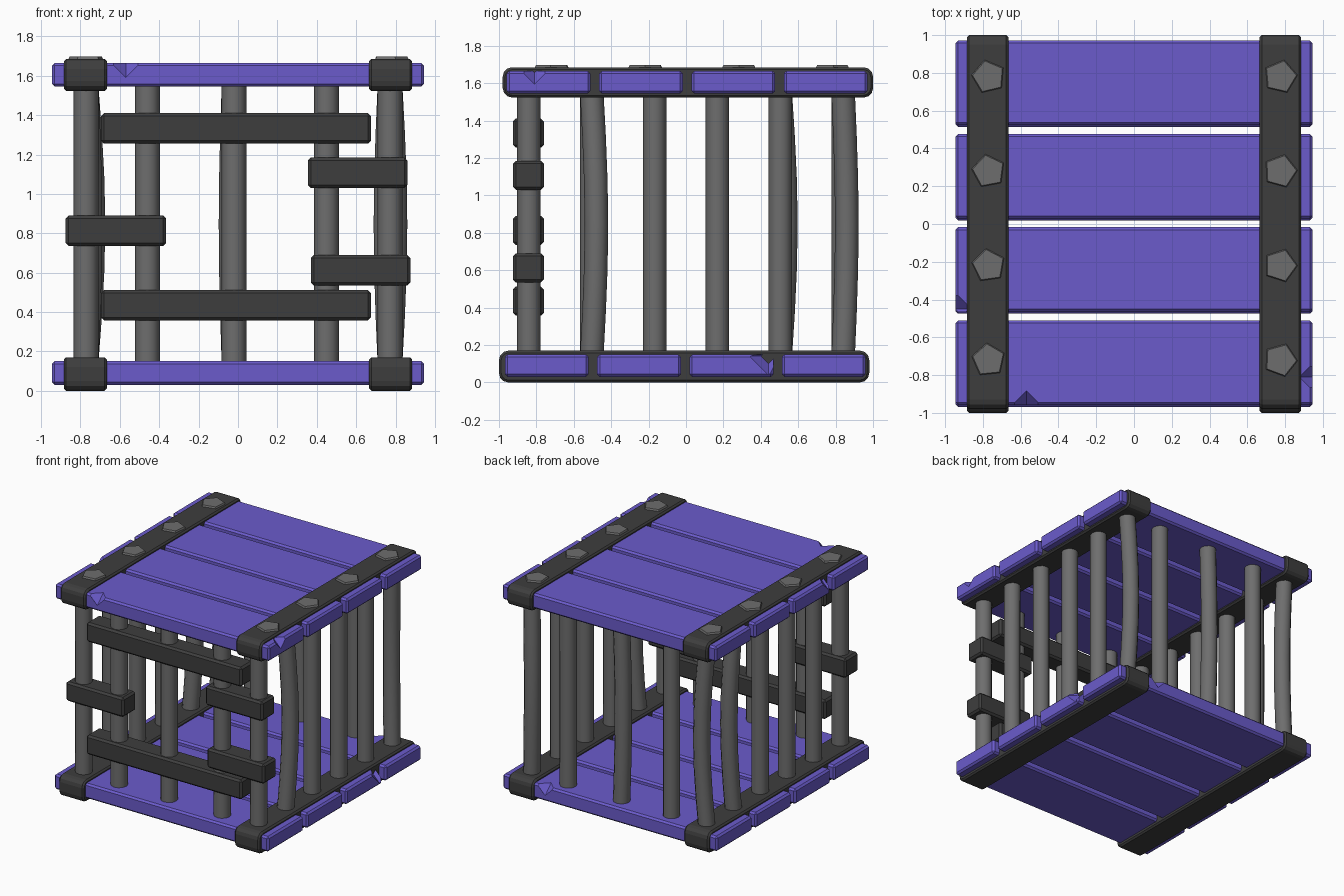
import bpy, bmesh, math
from mathutils import Matrix, Vector

if "Cube" in bpy.data.objects:
    bpy.data.objects.remove(bpy.data.objects["Cube"])


def material(name, rgb):
    m = bpy.data.materials.new(name)
    m.diffuse_color = (*rgb, 1)
    m.use_nodes = True
    m.node_tree.nodes["Principled BSDF"].inputs["Base Color"].default_value = m.diffuse_color
    return m


PURPLE = material("purple planks", (0.145, 0.105, 0.60))
DARK = material("dark iron", (0.048, 0.048, 0.048))
GREY = material("grey metal", (0.155, 0.155, 0.155))


def finish(bm, name, mat):
    bmesh.ops.recalc_face_normals(bm, faces=bm.faces[:])
    me = bpy.data.meshes.new(name)
    bm.to_mesh(me)
    bm.free()
    me.materials.append(mat)
    ob = bpy.data.objects.new(name, me)
    bpy.context.collection.objects.link(ob)
    return ob


def box(name, x, y, z, mat, bevel=0.012, round_x=0):
    """Bevelled box from (min, max) ranges; round_x rounds the edges running along x."""
    bm = bmesh.new()
    size = [r[1] - r[0] for r in (x, y, z)]
    mid = [(r[1] + r[0]) / 2 for r in (x, y, z)]
    bmesh.ops.create_cube(bm, size=1, matrix=Matrix.Translation(mid) @ Matrix.Diagonal((*size, 1)))
    if round_x:
        long_edges = [e for e in bm.edges
                      if abs(e.verts[0].co.x - e.verts[1].co.x) > 0.01]
        bmesh.ops.bevel(bm, geom=long_edges, offset=round_x, segments=3,
                        profile=0.5, affect='EDGES')
    sharp = [e for e in bm.edges if e.calc_face_angle(0) > 1.0]
    bmesh.ops.bevel(bm, geom=sharp, offset=bevel, segments=1, affect='EDGES')
    return finish(bm, name, mat)


def chip(ob, at, r):
    """Knock a V-shaped chip out of an edge with an octahedron cutter."""
    bm = bmesh.new()
    tips = [bm.verts.new(Vector(at) + r * Vector(d)) for d in
            ((1, 0, 0), (0, 1, 0), (-1, 0, 0), (0, -1, 0), (0, 0, 1), (0, 0, -1))]
    for i in range(4):
        for tip in tips[4:]:
            bm.faces.new((tips[i], tips[(i + 1) % 4], tip))
    cutter = finish(bm, "chip_cutter", PURPLE)
    cutter.hide_render = True
    mod = ob.modifiers.new("chip", 'BOOLEAN')
    mod.operation = 'DIFFERENCE'
    mod.solver = 'EXACT'
    mod.object = cutter
    bpy.context.view_layer.objects.active = ob
    bpy.ops.object.modifier_apply(modifier=mod.name)
    bpy.data.objects.remove(cutter)


def bar(name, x, y, bend=(0, 0), r=0.063, sides=12):
    """Upright round bar, bowed sideways by bend at mid height."""
    bm = bmesh.new()
    rings = []
    steps = 6 if any(bend) else 1
    for i in range(steps + 1):
        t = i / steps
        bow = math.sin(math.pi * t)
        rings.append([bm.verts.new((x + bend[0] * bow + r * math.cos(2 * math.pi * k / sides),
                                    y + bend[1] * bow + r * math.sin(2 * math.pi * k / sides),
                                    0.14 + 1.41 * t)) for k in range(sides)])
    for a, b in zip(rings, rings[1:]):
        for k in range(sides):
            j = (k + 1) % sides
            bm.faces.new((a[k], a[j], b[j], b[k])).smooth = True
    bm.faces.new(rings[0])
    bm.faces.new(rings[-1])
    return finish(bm, name, GREY)


# Floor and roof: four planks each, held by two wrapped straps
planks = {}
for part, z, dy in (("floor", 0.09, -0.005), ("roof", 1.605, 0.005)):
    for i in range(4):
        c = -0.74 + i * 0.494 + dy
        planks[part, i] = box(f"{part}_plank_{i + 1}", (-0.945, 0.945), (c - 0.224, c + 0.224),
                              (z - 0.06, z + 0.06), PURPLE, bevel=0.014)
    for side, x in (("left", -0.775), ("right", 0.775)):
        box(f"{part}_strap_{side}", (x - 0.11, x + 0.11), (-0.99 + 2 * dy, 0.99 + 2 * dy),
            (z - 0.082 - (part == "floor") * 0.008, z + 0.08), DARK, round_x=0.05)

# Chipped plank edges
chip(planks["roof", 0], (-0.57, -0.958, 1.665), 0.075)
chip(planks["roof", 0], (0.945, -0.81, 1.665), 0.07)
chip(planks["roof", 1], (-0.945, -0.45, 1.665), 0.085)
chip(planks["floor", 2], (0.945, 0.44, 0.14), 0.10)
chip(planks["floor", 3], (0.57, 0.96, 0.15), 0.075)

# Five-sided studs on the roof straps
for side, x in ((-1, -0.77), (1, 0.775)):
    for i in range(4):
        bm = bmesh.new()
        turn = Matrix.Rotation(0.5 + 1.3 * i + 0.4 * side, 4, 'Z')
        bmesh.ops.create_cone(bm, cap_ends=True, segments=5, radius1=0.1, radius2=0.085, depth=0.03,
                              matrix=Matrix.Translation((x, -0.72 + i * 0.5, 1.683)) @ turn)
        finish(bm, f"roof_stud_{'left' if side < 0 else 'right'}_{i + 1}", GREY)

# Side bars, some bent
side_bends = {(1, 1): (0.025, 0.025), (1, 5): (-0.02, 0.02),
              (-1, 4): (0.02, 0.03), (-1, 5): (0.035, 0.015)}
for side, label in ((-1, "left"), (1, "right")):
    for i in range(6):
        bar(f"{label}_bar_{i + 1}", 0.772 * side, -0.84 + i * 0.336, side_bends.get((side, i), (0, 0)))

# Front and back bars
for label, y in (("front", -0.84), ("back", 0.84)):
    for i, x in enumerate((-0.46, -0.02, 0.45)):
        bent = label == "back" and i == 1
        bar(f"{label}_bar_{i + 1}", x, y, (-0.015, 0) if bent else (0, 0))

# Door frame rails, hinges and latch on the front
for name, x, z in (("door_rail_top", (-0.695, 0.675), 1.255),
                   ("door_rail_bottom", (-0.695, 0.675), 0.357),
                   ("hinge_top", (0.355, 0.86), 1.03),
                   ("hinge_bottom", (0.37, 0.875), 0.535),
                   ("latch", (-0.875, -0.365), 0.735)):
    box(name, x, (-0.925, -0.76), (z, z + 0.155), DARK, bevel=0.015)
